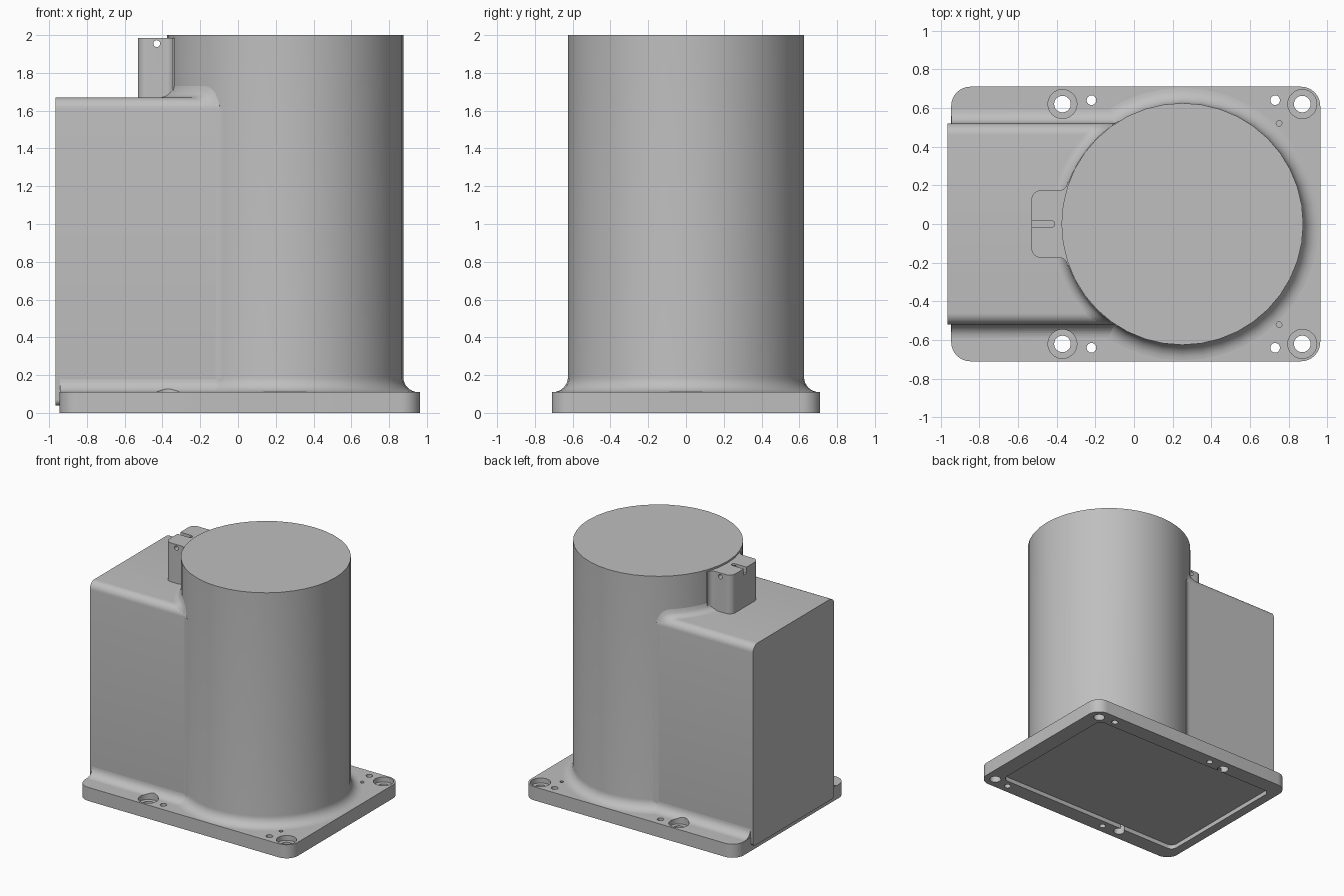
import bpy, bmesh
from math import sin, cos, pi, sqrt, radians

default = bpy.data.objects.get("Cube")
if default:
    bpy.data.objects.remove(default, do_unlink=True)

GREY = (0.52, 0.52, 0.52, 1)
grey = bpy.data.materials.new("plain_grey")
grey.use_nodes = True
grey.diffuse_color = GREY
grey.node_tree.nodes["Principled BSDF"].inputs["Base Color"].default_value = GREY

PLATE_TOP, TOP = 0.11, 2.0
CX, R = 0.25, 0.625            # drum centre and radius
HALF, BOX_TOP = 0.52, 1.67     # housing half width and height
ROUND, FLARE = 0.06, 0.08      # housing edge rounding, drum base flare


def finish(name, bm, upward=False):
    bmesh.ops.recalc_face_normals(bm, faces=bm.faces)
    if upward and sum(f.normal.z for f in bm.faces) < 0:
        bmesh.ops.reverse_faces(bm, faces=bm.faces)
    mesh = bpy.data.meshes.new(name)
    bm.to_mesh(mesh)
    bm.free()
    mesh.materials.append(grey)
    obj = bpy.data.objects.new(name, mesh)
    bpy.context.collection.objects.link(obj)
    return obj


def prism(name, outline, lo, hi, axis="z"):
    place = {"x": lambda a, b, t: (t, a, b),
             "y": lambda a, b, t: (a, t, b),
             "z": lambda a, b, t: (a, b, t)}[axis]
    bm = bmesh.new()
    ends = [[bm.verts.new(place(a, b, t)) for a, b in outline] for t in (lo, hi)]
    for end in ends:
        bm.faces.new(end)
    n = len(outline)
    for i in range(n):
        j = (i + 1) % n
        bm.faces.new((ends[0][i], ends[0][j], ends[1][j], ends[1][i]))
    return finish(name, bm)


def arc(cx, cy, r, start, end, steps=8):
    angles = [radians(start + (end - start) * i / steps) for i in range(steps + 1)]
    return [(cx + r * cos(a), cy + r * sin(a)) for a in angles]


def circle(x, y, r, steps=24):
    return arc(x, y, r, 0, 360, steps)[:-1]


def rounded(x0, x1, y0, y1, low, high):
    """Rectangle with separate radii for its lower and upper corners."""
    return (arc(x0 + low, y0 + low, low, 180, 270) + arc(x1 - low, y0 + low, low, 270, 360)
            + arc(x1 - high, y1 - high, high, 0, 90) + arc(x0 + high, y1 - high, high, 90, 180))


def cut(obj, cutter):
    mod = obj.modifiers.new("cut", "BOOLEAN")
    mod.operation, mod.solver, mod.object = "DIFFERENCE", "EXACT", cutter
    with bpy.context.temp_override(object=obj, active_object=obj, selected_objects=[obj]):
        bpy.ops.object.modifier_apply(modifier=mod.name)
    bpy.data.objects.remove(cutter, do_unlink=True)


parts = []

# Base plate with a shallow pocket underneath
plate = prism("base_plate", rounded(-0.945, 0.963, -0.71, 0.71, 0.1, 0.1), 0, PLATE_TOP)
cut(plate, prism("pocket_cutter", rounded(-0.87, 0.83, -0.58, 0.58, 0.05, 0.05), -0.1, 0.035))
parts.append(plate)

# Counterbored bolt holes, dowel holes and blind pin holes
for side in (-1, 1):
    for x in (-0.37, 0.87):
        cut(plate, prism("bore_cutter", circle(x, side * 0.62, 0.075), 0.07, 0.3))
        cut(plate, prism("bolt_cutter", circle(x, side * 0.62, 0.043), -0.1, 0.3))
    for x in (-0.22, 0.73):
        cut(plate, prism("dowel_cutter", circle(x, side * 0.64, 0.025, 16), -0.1, 0.3))
    cut(plate, prism("pin_cutter", circle(0.75, side * 0.52, 0.015, 12), 0.07, 0.3))

# Drum with a flared foot
profile = [(R + FLARE, PLATE_TOP - 0.01)]
profile += arc(R + FLARE, PLATE_TOP + FLARE, FLARE, 270, 180)
profile += [(R, TOP)]
SEGS = 40
bm = bmesh.new()
rings = [[bm.verts.new((CX + r * cos(2 * pi * i / SEGS), r * sin(2 * pi * i / SEGS), z))
          for i in range(SEGS)] for r, z in profile]
for a, b in zip(rings, rings[1:]):
    for i in range(SEGS):
        j = (i + 1) % SEGS
        bm.faces.new((a[i], a[j], b[j], b[i]))
bm.faces.new(rings[0])
bm.faces.new(rings[-1])
parts.append(finish("drum", bm))

# Side housing, rounded along its upper edges
parts.append(prism("housing", rounded(-HALF, HALF, 0.04, BOX_TOP, 0.03, ROUND), -0.965, CX, "x"))

# Fillets along the housing foot and in the corners where it meets the drum
f = 0.07
corner_y = HALF + FLARE
corner_dx = sqrt((R + FLARE) ** 2 - corner_y ** 2)
k = R / (R + FLARE)
for side, label in ((-1, "front"), (1, "back")):
    section = arc(HALF + f, PLATE_TOP + f, f, 180, 270)
    section += [(HALF + f, PLATE_TOP - 0.01), (HALF - 0.03, PLATE_TOP - 0.01),
                (HALF - 0.03, PLATE_TOP + f)]
    foot = prism(label + "_foot_fillet", [(side * y, z) for y, z in section], -0.943, CX, "x")
    cut(foot, prism("bore_cutter", circle(-0.37, side * 0.62, 0.075), 0.07, 0.3))
    parts.append(foot)

    ax = CX - corner_dx
    end_angle = -90 + 32
    wedge = arc(ax, corner_y, FLARE, -90, end_angle, 5)
    wedge += [(CX - corner_dx * k, corner_y * k), (0.0, HALF - 0.02), (ax, HALF - 0.02)]
    parts.append(prism(label + "_corner_fillet", [(x, side * y) for x, y in wedge],
                       PLATE_TOP, BOX_TOP - ROUND))

# Collar blending the housing top into the drum
bm = bmesh.new()
rows = []
for i in range(49):
    angle = pi + radians(56) * (i / 24 - 1)
    row = []
    for j in range(9):
        r = R + ROUND * j / 8
        y = max(-HALF, min(HALF, r * sin(angle)))
        over = max(0, abs(y) - (HALF - ROUND)) / ROUND
        drop = sqrt(max(0, 1 - over ** 2))
        rise = ROUND - sqrt(ROUND ** 2 - (R + ROUND - r) ** 2) if j else ROUND
        row.append(bm.verts.new((CX + r * cos(angle), y,
                                 BOX_TOP - ROUND + (ROUND + rise) * drop)))
    rows.append(row)
for a, b in zip(rows, rows[1:]):
    for j in range(8):
        bm.faces.new((a[j], a[j + 1], b[j + 1], b[j]))
parts.append(finish("housing_collar", bm, upward=True))

# Slotted lug on the drum wall, with a cross hole
half = arc(-0.48, 0.125, 0.05, 180, 90) + arc(-0.385, 0.215, 0.04, -90, 0) + [(-0.2, 0.215)]
lug = prism("lug", half + [(x, -y) for x, y in reversed(half)], BOX_TOP - 0.02, 1.985)
cut(lug, prism("slot_cutter", [(-0.6, -0.018)] + arc(-0.428, 0, 0.018, -90, 90)
               + [(-0.6, 0.018)], 1.935, 2.1))
cut(lug, prism("cross_hole_cutter", circle(-0.43, 1.955, 0.018, 16), -0.3, 0.3, "y"))
parts.append(lug)

# Smooth curved faces, keeping hard edges
bpy.ops.object.select_all(action="DESELECT")
for part in parts:
    part.select_set(True)
bpy.context.view_layer.objects.active = plate
bpy.ops.object.shade_smooth_by_angle(angle=radians(30))
